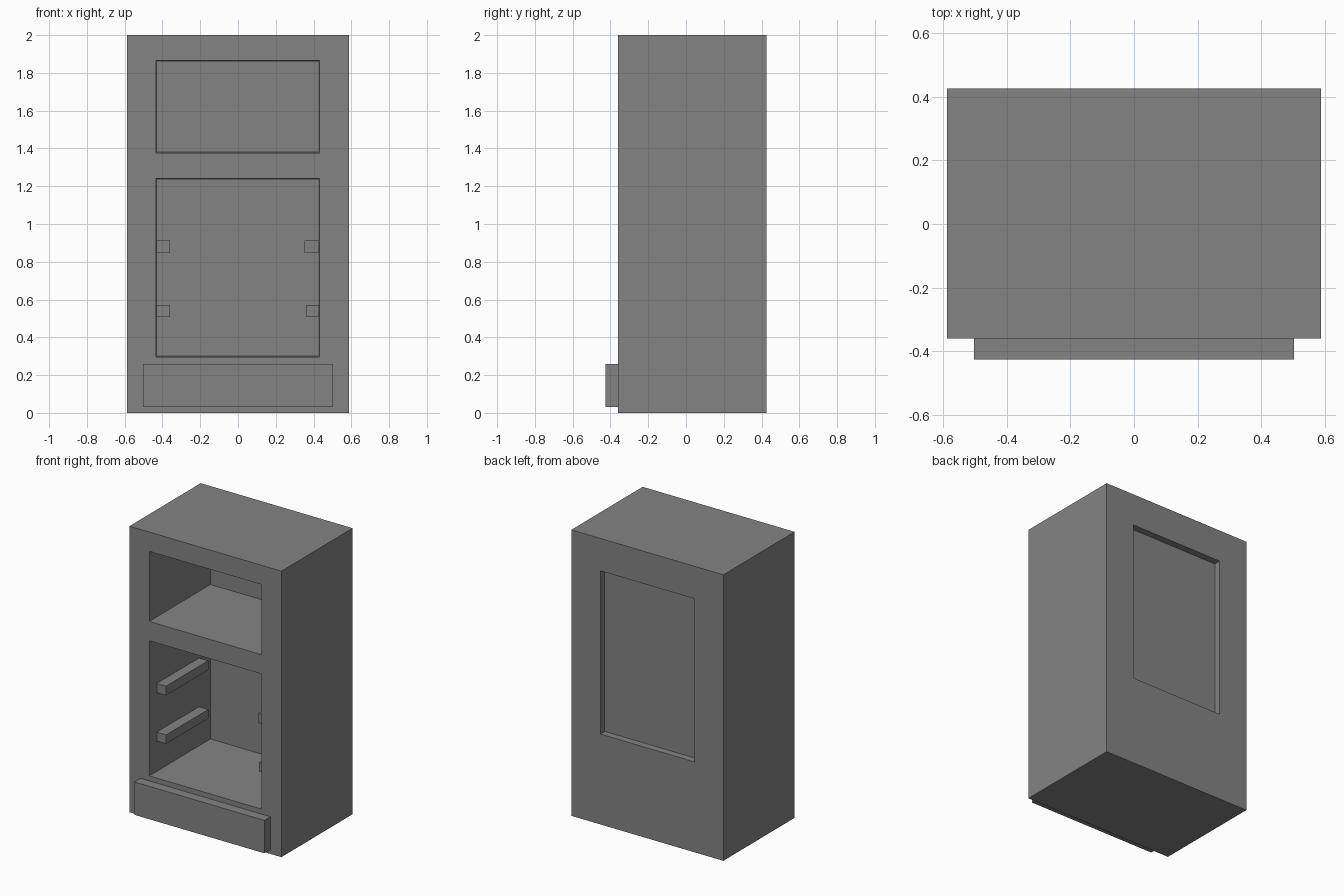
import bpy
import bmesh

cube = bpy.data.objects.get("Cube")
if cube:
    bpy.data.objects.remove(cube, do_unlink=True)

# One plain grey for the whole cabinet
grey = bpy.data.materials.new("matte_grey")
grey.use_nodes = True
colour = (0.23, 0.23, 0.23, 1)
grey.diffuse_color = colour
grey.node_tree.nodes["Principled BSDF"].inputs["Base Color"].default_value = colour


def box(name, xs, ys, zs, taper=0.0):
    """Box between bounds; taper narrows its far (+y) end."""
    bm = bmesh.new()
    bmesh.ops.create_cube(bm, size=1)
    for v in bm.verts:
        inset = taper if v.co.y > 0 else 0.0
        v.co = (xs[0] + inset if v.co.x < 0 else xs[1] - inset,
                ys[0] if v.co.y < 0 else ys[1],
                zs[0] + inset if v.co.z < 0 else zs[1] - inset)
    mesh = bpy.data.meshes.new(name)
    bm.to_mesh(mesh)
    bm.free()
    mesh.materials.append(grey)
    obj = bpy.data.objects.new(name, mesh)
    bpy.context.collection.objects.link(obj)
    return obj


def carve(target, cutter):
    """Cut a pocket into the target and discard the cutter."""
    cutter.hide_render = True
    mod = target.modifiers.new(cutter.name, 'BOOLEAN')
    mod.operation = 'DIFFERENCE'
    mod.solver = 'EXACT'
    mod.object = cutter
    bpy.context.view_layer.objects.active = target
    bpy.ops.object.modifier_apply(modifier=mod.name)
    bpy.data.objects.remove(cutter, do_unlink=True)


FRONT, BACK, INNER = -0.36, 0.427, 0.307

# Cabinet shell with two front compartments and a shallow rear recess
body = box("cabinet_body", (-0.588, 0.588), (FRONT, BACK), (0, 2))
for name, zs in (("upper_compartment", (1.375, 1.865)),
                 ("lower_compartment", (0.295, 1.24))):
    carve(body, box(name, (-0.434, 0.432), (FRONT, INNER), zs, taper=0.005))
carve(body, box("rear_recess", (-0.364, 0.364), (0.378, BACK + 0.1), (0.632, 1.773)))

# Base plate on the front
box("front_base_panel", (-0.503, 0.503), (-0.427, FRONT), (0.03, 0.26))

# Shelf rails along both side walls of the lower compartment
for level, zs in (("lower", (0.508, 0.571)), ("upper", (0.847, 0.912))):
    box(f"{level}_rail_right", (-0.432, -0.36), (-0.28, 0.186), zs)
    inner_x = 0.352 if level == "upper" else 0.36
    box(f"{level}_rail_left", (inner_x, 0.43), (-0.28, 0.186), zs)
